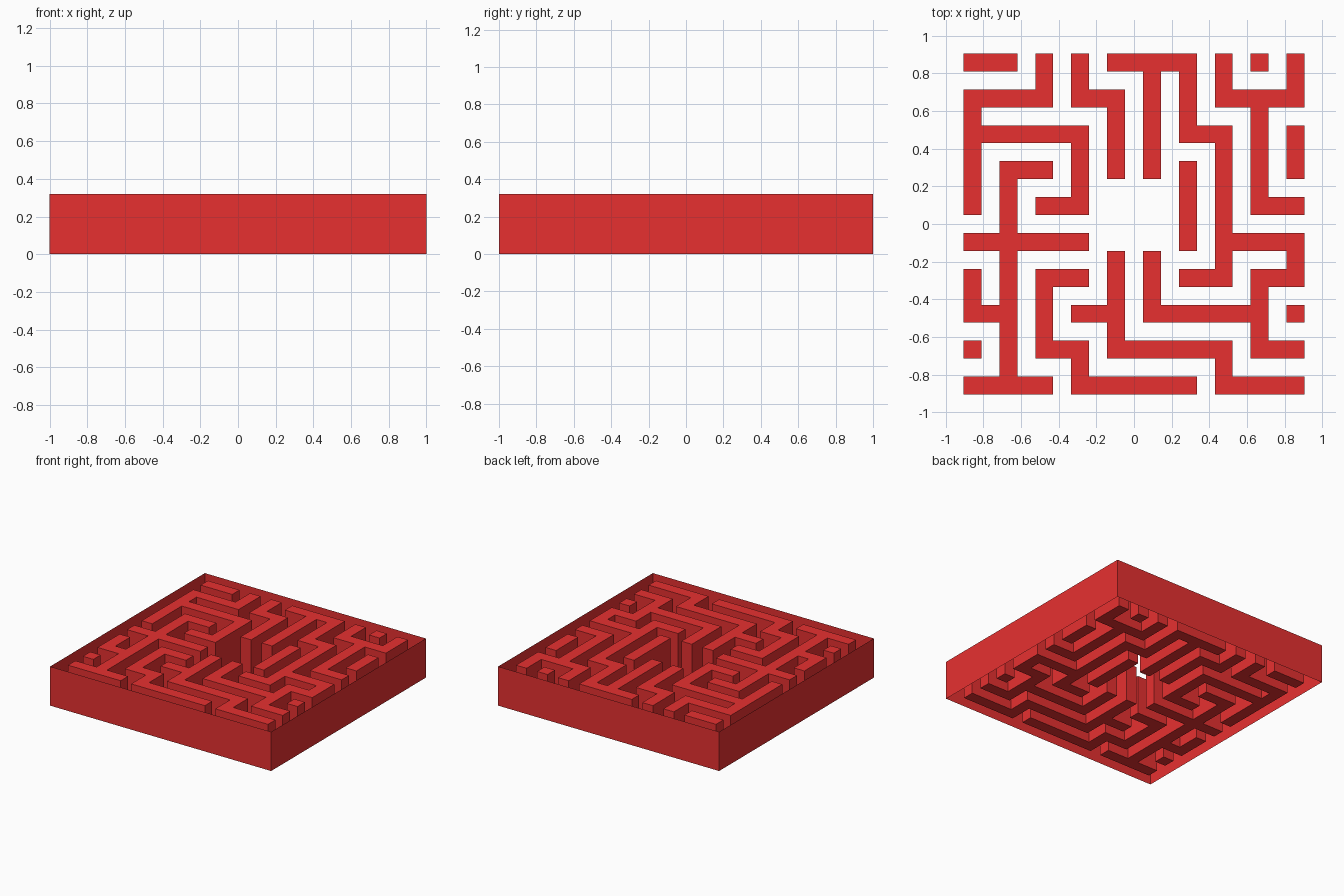
import bpy, bmesh

if "Cube" in bpy.data.objects:
    bpy.data.objects.remove(bpy.data.objects["Cube"])

CELL = 2 / 21      # maze is a 21 x 21 cell grid, blocks sit on the odd cells
HEIGHT = 0.32

red = bpy.data.materials.new("red")
red.diffuse_color = (0.8, 0.03, 0.03, 1)
red.use_nodes = True
red.node_tree.nodes["Principled BSDF"].inputs["Base Color"].default_value = red.diffuse_color


def make_object(name, bm):
    mesh = bpy.data.meshes.new(name)
    bm.to_mesh(mesh)
    bm.free()
    mesh.materials.append(red)
    ob = bpy.data.objects.new(name, mesh)
    bpy.context.collection.objects.link(ob)
    return ob


# Wall paths as "xy" node pairs on the 10 x 10 node grid, grouped by connected block
BLOCKS = {
    "back_left_bar": ["09 19"],
    "left_hook": ["29 28 08 05", "07 37 35 25"],
    "back_step": ["39 38 48 46"],
    "main_branch": ["49 69", "59 56", "69 67 77 73 63",
                    "74 94 93 83 81 91", "82 52 53"],
    "back_right_fork": ["79 78 98 99", "88 85 95"],
    "back_stub": ["89"],
    "right_bar": ["97 96"],
    "centre_bar": ["66 64"],
    "left_cross": ["26 16 10", "04 34", "00 20", "03 02 12"],
    "left_stub": ["01"],
    "front_step": ["33 23 21 31 30 60"],
    "front_right_step": ["32 42", "43 41 71 70 90"],
    "right_stub": ["92"],
}
# Two walls reach one extra cell into the central room
EXTRA = {"main_branch": (11, 8), "front_right_step": (9, 8)}


def path_cells(path):
    pts = [(2 * int(p[0]) + 1, 2 * int(p[1]) + 1) for p in path.split()]
    cells = {pts[0]}
    for (x0, y0), (x1, y1) in zip(pts, pts[1:]):
        for x in range(min(x0, x1), max(x0, x1) + 1):
            for y in range(min(y0, y1), max(y0, y1) + 1):
                cells.add((x, y))
    return cells


# Maze blocks: flat footprint thickened upwards
for name, paths in BLOCKS.items():
    cells = set().union(*(path_cells(p) for p in paths))
    if name in EXTRA:
        cells.add(EXTRA[name])
    bm = bmesh.new()
    verts = {}

    def corner(x, y):
        if (x, y) not in verts:
            verts[x, y] = bm.verts.new((x * CELL - 1, y * CELL - 1, 0))
        return verts[x, y]

    for x, y in sorted(cells):
        bm.faces.new([corner(x, y), corner(x + 1, y),
                      corner(x + 1, y + 1), corner(x, y + 1)])
    bmesh.ops.dissolve_limit(bm, angle_limit=0.01, verts=bm.verts[:], edges=bm.edges[:])
    ob = make_object(name, bm)
    solid = ob.modifiers.new("height", 'SOLIDIFY')
    solid.thickness = HEIGHT
    solid.offset = 1

# Outer wall: thin open frame without floor or lid
bm = bmesh.new()
ring = [(-1, -1), (1, -1), (1, 1), (-1, 1)]
low = [bm.verts.new((x, y, 0)) for x, y in ring]
top = [bm.verts.new((x, y, HEIGHT)) for x, y in ring]
for i in range(4):
    j = (i + 1) % 4
    bm.faces.new([low[i], low[j], top[j], top[i]])
make_object("outer_wall", bm)
